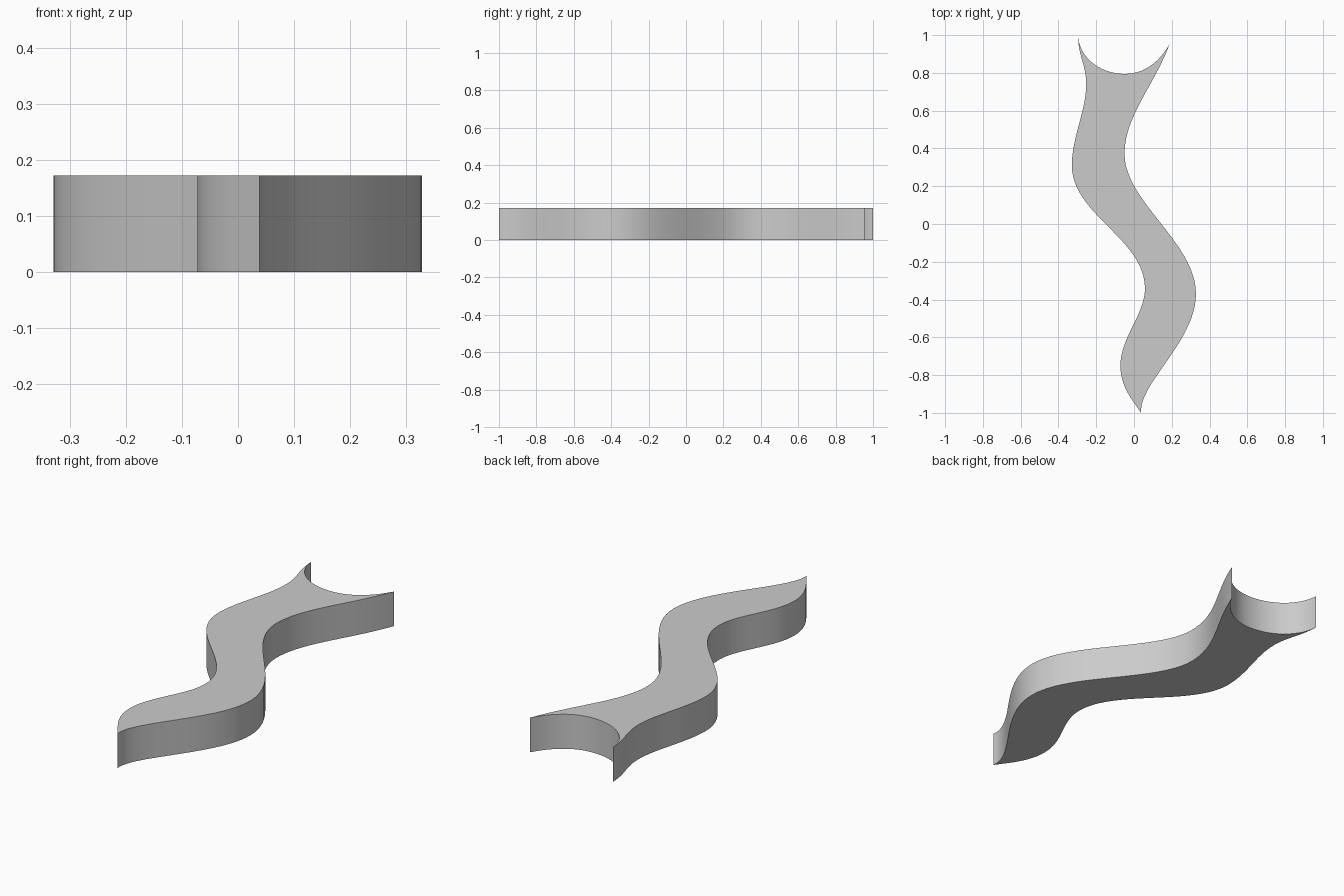
import bpy, bmesh, math
from mathutils import Vector
from mathutils.geometry import interpolate_bezier

cube = bpy.data.objects.get("Cube")
if cube:
    bpy.data.objects.remove(cube, do_unlink=True)

HEIGHT = 0.172
STEPS = 24

# Outline as chained curve segments: handle, handle, end point
start = (0.038, -1.0)
segments = [
    # right bank
    ((0.02, -0.85), (0.328, -0.62), (0.328, -0.37)),
    ((0.328, -0.1), (-0.05, 0.12), (-0.05, 0.37)),
    ((-0.05, 0.57), (0.1, 0.72), (0.19, 0.955)),
    # scooped back end
    ((0.13, 0.85), (0.05, 0.795), (-0.05, 0.795)),
    ((-0.18, 0.795), (-0.29, 0.88), (-0.297, 1.0)),
    # left bank
    ((-0.295, 0.89), (-0.253, 0.84), (-0.253, 0.74)),
    ((-0.253, 0.6), (-0.329, 0.46), (-0.329, 0.31)),
    ((-0.329, 0.05), (0.058, -0.08), (0.058, -0.34)),
    ((0.058, -0.48), (-0.072, -0.6), (-0.072, -0.75)),
    ((-0.072, -0.86), (-0.01, -0.93), start),
]

outline = []
knot = start
for h1, h2, end in segments:
    pts = interpolate_bezier(*[Vector((*p, 0)) for p in (knot, h1, h2, end)], STEPS)
    outline += pts[:-1]
    knot = end

# Solid extruded straight up from the outline
bm = bmesh.new()
base = bm.faces.new([bm.verts.new(p) for p in outline])
top = bmesh.ops.extrude_face_region(bm, geom=[base], use_keep_orig=True)
bmesh.ops.translate(bm, vec=(0, 0, HEIGHT),
                    verts=[g for g in top["geom"] if isinstance(g, bmesh.types.BMVert)])
bmesh.ops.recalc_face_normals(bm, faces=bm.faces)
mesh = bpy.data.meshes.new("winding_slab")
bm.to_mesh(mesh)
bm.free()

slab = bpy.data.objects.new("winding_slab", mesh)
bpy.context.collection.objects.link(slab)

# Plain grey material
grey = bpy.data.materials.new("light_grey")
grey.use_nodes = True
colour = (0.6, 0.6, 0.6, 1)
grey.diffuse_color = colour
grey.node_tree.nodes["Principled BSDF"].inputs["Base Color"].default_value = colour
mesh.materials.append(grey)

# Smooth banks with crisp rims
bpy.ops.object.select_all(action="DESELECT")
slab.select_set(True)
bpy.context.view_layer.objects.active = slab
bpy.ops.object.shade_smooth_by_angle(angle=math.radians(30))
